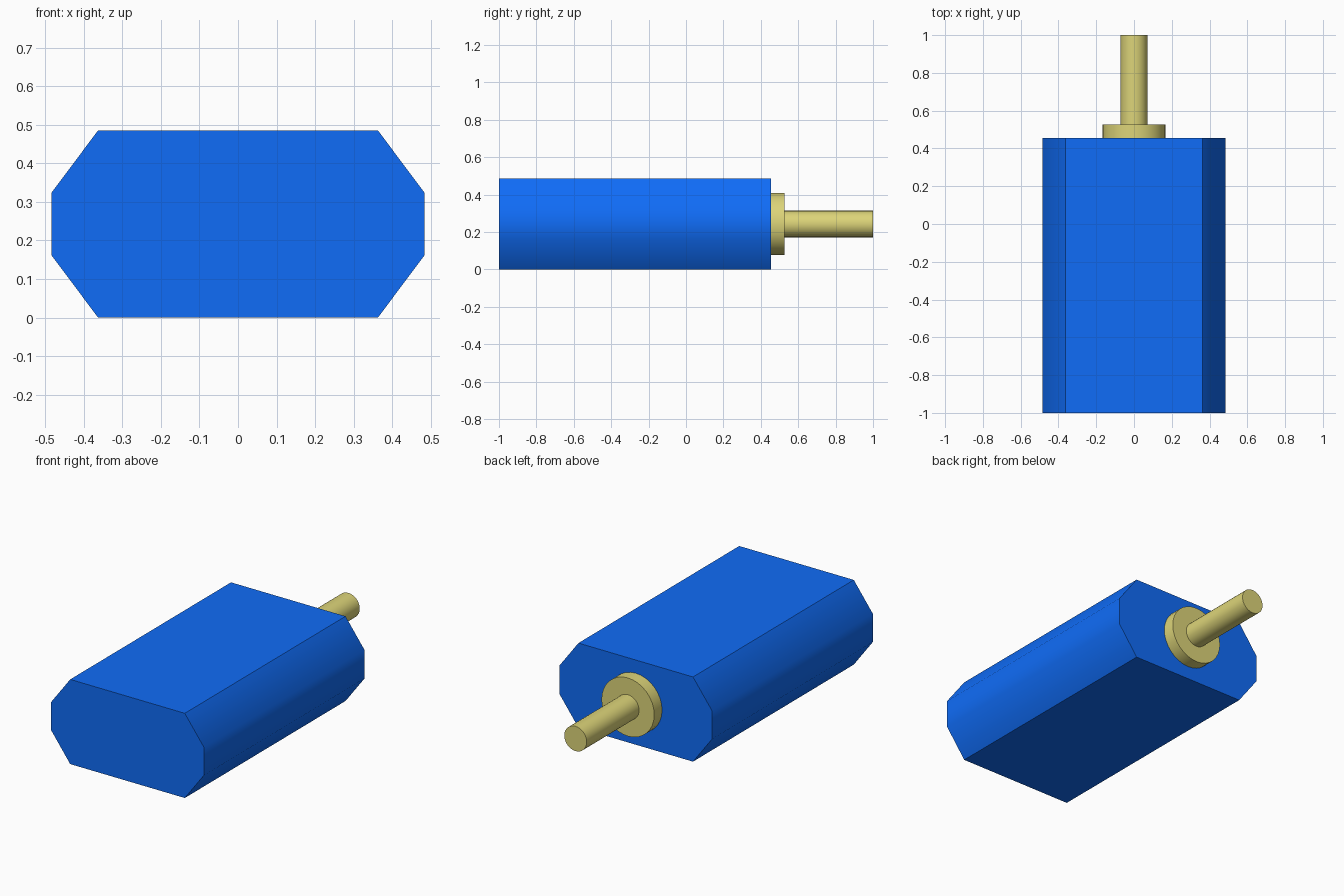
import bpy, bmesh, math

if "Cube" in bpy.data.objects:
    bpy.data.objects.remove(bpy.data.objects["Cube"])


def material(name, color):
    m = bpy.data.materials.new(name)
    m.diffuse_color = color
    m.use_nodes = True
    m.node_tree.nodes["Principled BSDF"].inputs["Base Color"].default_value = m.diffuse_color
    return m


blue = material("blue", (0.005, 0.15, 0.93, 1))
brass = material("brass", (0.72, 0.66, 0.19, 1))


def extrude_along_y(name, profile, y0, y1, mat, angle):
    """Solid prism from an (x, z) profile, between y0 and y1."""
    bm = bmesh.new()
    face = bm.faces.new([bm.verts.new((x, y0, z)) for x, z in profile])
    ext = bmesh.ops.extrude_face_region(bm, geom=[face], use_keep_orig=True)
    moved = [g for g in ext["geom"] if isinstance(g, bmesh.types.BMVert)]
    bmesh.ops.translate(bm, verts=moved, vec=(0, y1 - y0, 0))
    bmesh.ops.recalc_face_normals(bm, faces=bm.faces)
    mesh = bpy.data.meshes.new(name)
    bm.to_mesh(mesh)
    bm.free()
    mesh.materials.append(mat)
    obj = bpy.data.objects.new(name, mesh)
    bpy.context.collection.objects.link(obj)
    bpy.ops.object.select_all(action='DESELECT')
    obj.select_set(True)
    bpy.context.view_layer.objects.active = obj
    bpy.ops.object.shade_smooth_by_angle(angle=math.radians(angle))
    return obj


def circle(r, n=32):
    return [(r * math.cos(2 * math.pi * i / n), CZ + r * math.sin(2 * math.pi * i / n))
            for i in range(n)]


CZ = 0.2425

# Motor body: wide box with chamfered corners
right = [(0.363, 0), (0.484, 0.162), (0.484, 0.323), (0.363, 0.485)]
left = [(-x, z) for x, z in reversed(right)]
extrude_along_y("motor_body", right + left, -1, 0.455, blue, 45)

# Round collar and output shaft on the rear face
extrude_along_y("shaft_collar", circle(0.167), 0.455, 0.526, brass, 30)
extrude_along_y("output_shaft", circle(0.071), 0.526, 1.0, brass, 30)
